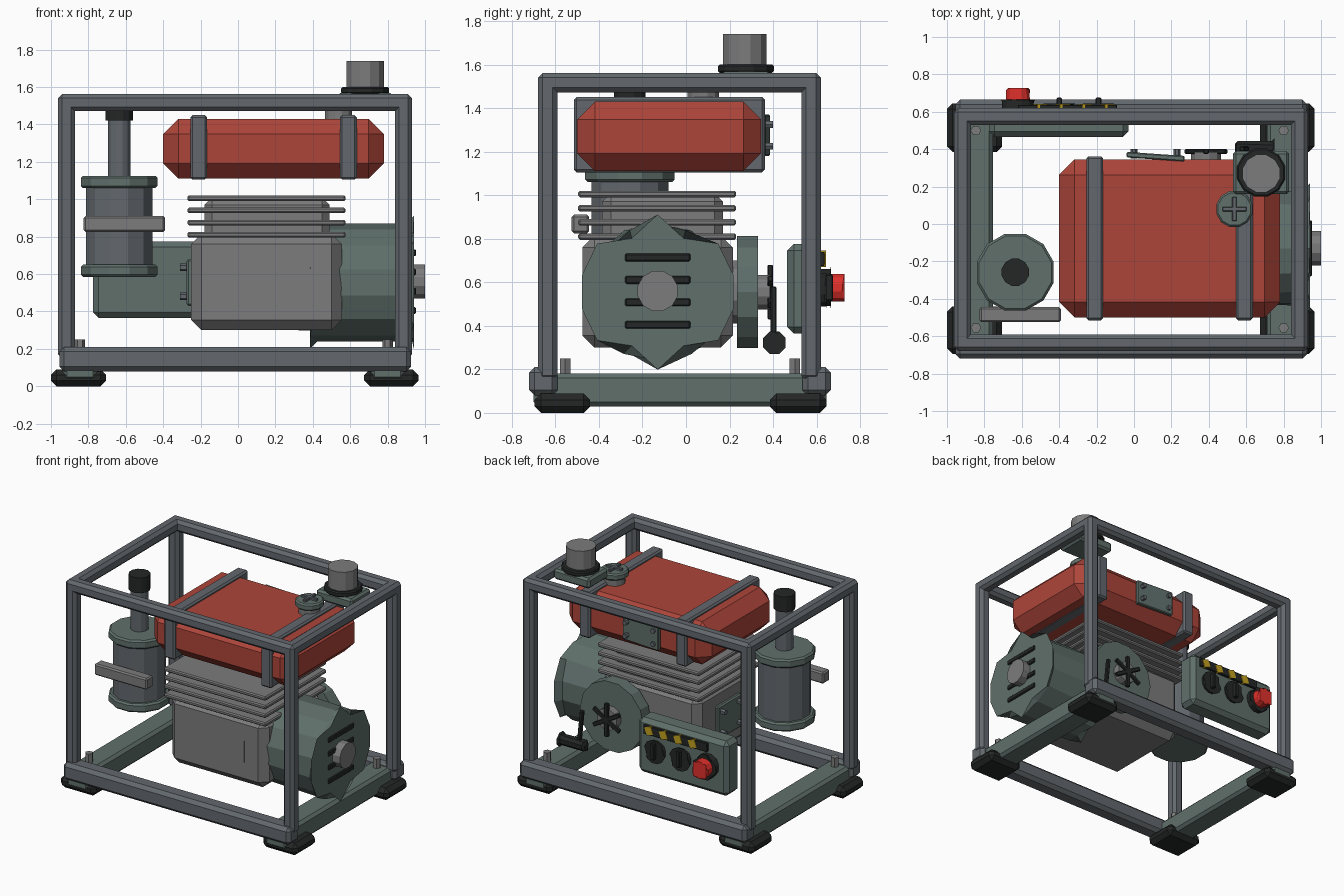
import bpy, bmesh, math
from mathutils import Matrix, Vector

if "Cube" in bpy.data.objects:
    bpy.data.objects.remove(bpy.data.objects["Cube"])


def mat(name, r, g, b):
    m = bpy.data.materials.new(name)
    m.diffuse_color = (r, g, b, 1)
    m.use_nodes = True
    m.node_tree.nodes["Principled BSDF"].inputs["Base Color"].default_value = m.diffuse_color
    return m


RED = mat("tank_red", 0.42, 0.06, 0.042)
GREEN = mat("dark_green", 0.115, 0.16, 0.147)
STEEL = mat("steel", 0.125, 0.14, 0.155)
GREY = mat("cast_grey", 0.2, 0.2, 0.2)
BLACK = mat("rubber_black", 0.018, 0.02, 0.02)
BUTTON = mat("button_red", 0.75, 0.03, 0.025)
YELLOW = mat("hazard_yellow", 0.55, 0.36, 0.015)
AXIS = {"x": Matrix.Rotation(math.pi / 2, 4, "Y"),
        "y": Matrix.Rotation(-math.pi / 2, 4, "X"), "z": Matrix()}


def finish(name, bm, m, bevel, loc, min_angle, rot=None):
    if bevel:
        edges = [e for e in bm.edges if e.calc_face_angle(0) > min_angle]
        bmesh.ops.bevel(bm, geom=edges, offset=bevel, segments=1, affect="EDGES", profile=0.5)
    me = bpy.data.meshes.new(name)
    bm.to_mesh(me)
    bm.free()
    me.materials.append(m)
    ob = bpy.data.objects.new(name, me)
    ob.location = loc
    if rot:
        ob.rotation_euler = rot
    bpy.context.collection.objects.link(ob)
    return ob


def box(name, x, y, z, m, bevel=0.0, rot=None):
    """Box from (min, max) ranges."""
    bm = bmesh.new()
    size = [r[1] - r[0] for r in (x, y, z)]
    bmesh.ops.create_cube(bm, size=1, matrix=Matrix.Diagonal((*size, 1)))
    return finish(name, bm, m, bevel, [sum(r) / 2 for r in (x, y, z)], 0.1, rot)


def cyl(name, axis, c, span, r, m, n=12, bevel=0.0, r2=None):
    """Cylinder along an axis; c holds the other two coordinates in order."""
    bm = bmesh.new()
    bmesh.ops.create_cone(bm, cap_ends=True, segments=n, radius1=r,
                          radius2=r if r2 is None else r2, depth=span[1] - span[0])
    bmesh.ops.rotate(bm, verts=bm.verts, matrix=Matrix.Rotation(math.pi / n, 3, "Z"))
    bm.transform(AXIS[axis])
    loc = list(c)
    loc.insert("xyz".index(axis), sum(span) / 2)
    return finish(name, bm, m, bevel, loc, 1.2)


def around(c, h):
    return (c - h, c + h)


# Frame: posts and top rails
XS, YS, T = (-0.917, 0.885), (-0.635, 0.575), 0.045
for x in XS:
    for y in YS:
        box("post", around(x, T), around(y, T), (0.15, 1.55), STEEL, 0.022)
for y in YS:
    box("top_rail_long", (-0.962, 0.93), around(y, T), (1.472, 1.562), STEEL, 0.022)
for x in XS:
    box("top_rail_side", around(x, T), (-0.68, 0.62), (1.472, 1.562), STEEL, 0.022)

# Base: skids, cross beams, feet and bolts
for y in ((-0.72, -0.59), (0.535, 0.665)):
    box("base_rail", (-0.955, 0.925), y, (0.08, 0.21), STEEL, 0.025)
for x in (-0.845, 0.8):
    box("base_beam", around(x, 0.09), (-0.7, 0.645), (0.03, 0.18), GREEN, 0.02)
    for y in (-0.555, 0.5):
        cyl("base_bolt", "z", (x, y), (0.17, 0.25), 0.028, GREY, 6)
for x in ((-1.0, -0.705), (0.675, 0.965)):
    for y in ((-0.695, -0.44), (0.385, 0.645)):
        box("foot", x, y, (0, 0.09), BLACK, 0.03)

# Engine block with cooling fins
box("engine_block", (-0.25, 0.555), (-0.475, 0.215), (0.3, 0.815), GREY, 0.055)
box("cylinder_core", (-0.18, 0.49), (-0.385, 0.17), (0.78, 1.01), GREY, 0.04)
for i in range(4):
    box("cooling_fin", (-0.27, 0.575), (-0.495, 0.23), around(0.81 + i * 0.065, 0.015), GREY, 0.008)
box("inspection_plate", (-0.275, -0.24), (-0.27, 0.01), (0.43, 0.68), GREEN, 0.01)
for y in (-0.23, -0.03):
    for z in (0.48, 0.635):
        cyl("plate_bolt", "x", (y, z), (-0.31, -0.26), 0.02, STEEL, 6)

# Alternator with vents and shaft hub
cyl("alternator", "x", (-0.13, 0.555), (0.385, 0.94), 0.315, GREEN, 14, 0.04)
for i in range(4):
    box("vent_slot", (0.92, 0.952), (-0.28, 0.02), around(0.405 + i * 0.103, 0.018), BLACK, 0.006)
cyl("shaft_hub", "x", (-0.13, 0.56), (0.93, 1.0), 0.095, GREY, 12)

# Fuel tank, straps, cap and side plate
box("fuel_tank", (-0.4, 0.78), (-0.5, 0.345), (1.11, 1.43), RED, 0.082)
for x in (-0.21, 0.59):
    box("tank_strap", around(x, 0.045), (-0.515, 0.362), (1.105, 1.45), STEEL, 0.012)
cyl("filler_neck", "z", (0.537, 0.08), (1.4, 1.485), 0.075, GREY, 12)
cyl("filler_cap", "z", (0.537, 0.08), (1.48, 1.53), 0.1, GREEN, 12, 0.01)
box("cap_grip", around(0.537, 0.065), around(0.08, 0.012), (1.52, 1.547), STEEL, 0.004)
box("cap_grip_cross", around(0.537, 0.012), around(0.08, 0.065), (1.52, 1.547), STEEL, 0.004)
box("tank_plate", (-0.04, 0.27), (0.345, 0.375), (1.18, 1.37), GREEN, 0.006, (0, 0, -0.07))
for x in (0.0, 0.23):
    for z in (1.225, 1.325):
        cyl("tank_plate_bolt", "y", (x, z), (0.35, 0.4), 0.018, STEEL, 6)

# Air intake stack on the top rail
box("stack_bracket", (0.53, 0.83), (0.16, 0.39), (1.49, 1.567), GREEN, 0.015)
cyl("stack_flange", "z", (0.68, 0.275), (1.562, 1.6), 0.133, BLACK, 12, 0.008)
cyl("stack_pipe", "z", (0.68, 0.27), (1.59, 1.74), 0.104, GREY, 12)

# Exhaust muffler
MX = (-0.635, -0.258)
cyl("muffler_body", "z", MX, (0.62, 1.09), 0.183, STEEL)
cyl("muffler_bottom_flange", "z", MX, (0.585, 0.65), 0.213, GREEN, 12, 0.012)
cyl("muffler_top_flange", "z", MX, (1.06, 1.125), 0.213, GREEN, 12, 0.012)
cyl("exhaust_pipe", "z", MX, (1.1, 1.45), 0.063, STEEL)
cyl("exhaust_tip", "z", MX, (1.42, 1.535), 0.075, BLACK)
box("muffler_bracket", (-0.825, -0.39), (-0.525, -0.445), (0.825, 0.91), GREY, 0.01)

# Recoil starter and pull handle
cyl("starter_housing", "y", (0.385, 0.555), (0.235, 0.33), 0.263, GREEN, 14)
cyl("starter_spacer", "y", (0.385, 0.555), (0.2, 0.25), 0.15, GREY)
cyl("starter_hub", "y", (0.385, 0.555), (0.32, 0.385), 0.082, GREY, 12)
for i in range(3):
    box("starter_spoke", around(0.385, 0.015), (0.375, 0.4), around(0.555, 0.125), BLACK, 0.004,
        (0, i * math.pi / 3, 0))
box("pull_arm", around(0.59, 0.014), around(0.402, 0.014), (0.33, 0.58), BLACK, 0.006, (0, -0.1, 0))
cyl("pull_handle", "x", (0.406, 0.322), (0.54, 0.75), 0.04, BLACK, 8, 0.015)

# Control panel on the back
box("control_panel", (-0.775, -0.03), (0.465, 0.62), (0.365, 0.775), GREEN, 0.03)
box("hazard_strip", (-0.62, -0.09), (0.615, 0.637), (0.675, 0.74), BLACK, 0.003)
for i in range(4):
    box("hazard_stripe", around(-0.14 - i * 0.12, 0.028), (0.62, 0.642), around(0.7075, 0.03),
        YELLOW, 0, (0, 0.35, 0))
for x in (-0.19, -0.4):
    cyl("switch_dial", "y", (x, 0.565), (0.61, 0.645), 0.078, BLACK, 12, 0.01)
    box("switch_lever", around(x, 0.015), (0.64, 0.675), around(0.575, 0.06), BLACK, 0.005)
cyl("stop_button_collar", "y", (-0.62, 0.575), (0.61, 0.665), 0.088, BLACK, 12, 0.01)
cyl("stop_button", "y", (-0.62, 0.575), (0.65, 0.727), 0.066, BUTTON, 12, 0.01)
